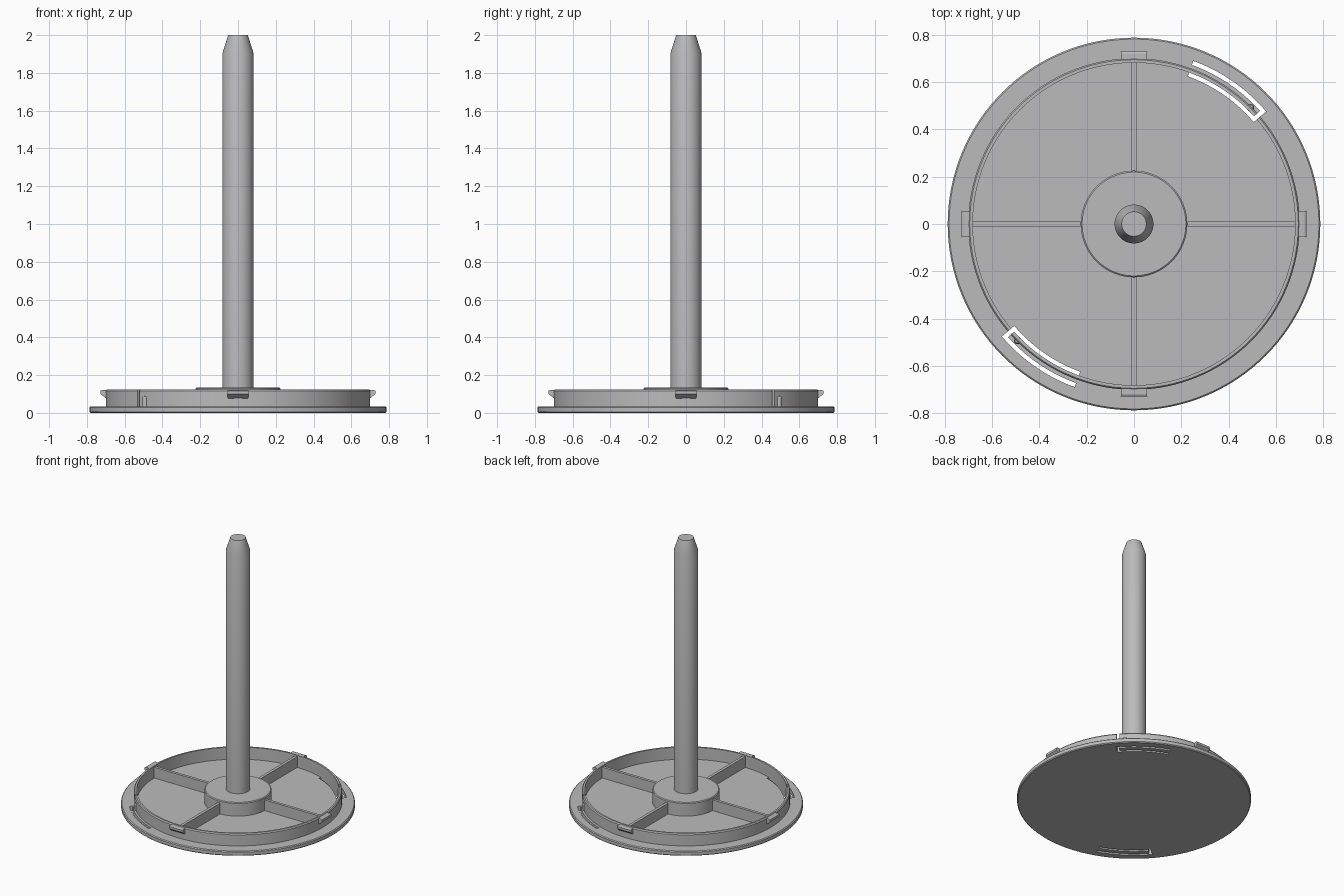
import bpy, bmesh
from math import sin, cos, pi, radians

if "Cube" in bpy.data.objects:
    bpy.data.objects.remove(bpy.data.objects["Cube"])

GREY = (0.5, 0.5, 0.5, 1)
grey = bpy.data.materials.new("plain grey plastic")
grey.diffuse_color = GREY
grey.use_nodes = True
grey.node_tree.nodes["Principled BSDF"].inputs["Base Color"].default_value = GREY


def finish(name, bm):
    bmesh.ops.recalc_face_normals(bm, faces=bm.faces)
    mesh = bpy.data.meshes.new(name)
    bm.to_mesh(mesh)
    bm.free()
    mesh.materials.append(grey)
    ob = bpy.data.objects.new(name, mesh)
    bpy.context.collection.objects.link(ob)
    return ob


def shade(ob):
    bpy.ops.object.select_all(action="DESELECT")
    ob.select_set(True)
    bpy.context.view_layer.objects.active = ob
    bpy.ops.object.shade_smooth_by_angle(angle=radians(25))


def lathe(name, profile, steps=128, closed=False):
    """Spin an (r, z) profile about z; r = 0 ends close into a solid."""
    bm = bmesh.new()
    verts = [bm.verts.new((r, 0, z)) for r, z in profile]
    pairs = list(zip(verts, verts[1:])) + ([(verts[-1], verts[0])] if closed else [])
    edges = [bm.edges.new(p) for p in pairs]
    bmesh.ops.spin(bm, geom=verts + edges, cent=(0, 0, 0), axis=(0, 0, 1),
                   angle=2 * pi, steps=steps, use_duplicate=False)
    bmesh.ops.remove_doubles(bm, verts=bm.verts, dist=1e-5)
    return finish(name, bm)


def prism(name, outline, bottom, top):
    """Extrude a flat (x, y) outline from bottom to top."""
    bm = bmesh.new()
    face = bm.faces.new([bm.verts.new((x, y, bottom)) for x, y in outline])
    new = bmesh.ops.extrude_face_region(bm, geom=[face])["geom"]
    bmesh.ops.translate(bm, vec=(0, 0, top - bottom),
                        verts=[v for v in new if isinstance(v, bmesh.types.BMVert)])
    return finish(name, bm)


def arc(r, a, b, n=20):
    angles = [radians(a + (b - a) * i / n) for i in range(n + 1)]
    return [(r * cos(t), r * sin(t)) for t in angles]


PLATE_TOP = 0.035

# Round plate and upright rim
plate = lathe("base_plate", [(0, 0), (0.781, 0), (0.787, 0.006), (0.787, 0.029),
                             (0.781, PLATE_TOP), (0, PLATE_TOP)])
rim = lathe("rim", [(0.681, 0.03), (0.7, 0.03), (0.7, 0.117), (0.694, 0.125),
                    (0.681, 0.125)], closed=True)

# U-shaped slots that free two spring tongues
slot = (arc(0.733, 40.4, 70) + arc(0.715, 70, 41.9)
        + arc(0.681, 41.9, 70) + arc(0.664, 70, 40.4))
for side, turn in (("back", 0), ("front", pi)):
    cutter = prism(side + "_slot_cutter", slot, -0.1, 0.3)
    cutter.rotation_euler.z = turn
    cutter.hide_render = True
    cutter.hide_set(True)
    for ob in (plate, rim):
        cut = ob.modifiers.new(side + " slot", "BOOLEAN")
        cut.object = cutter
        cut.operation = "DIFFERENCE"
        cut.solver = "EXACT"

# Hub and pointed post
hub = lathe("hub", [(0, 0.03), (0.225, 0.03), (0.225, 0.129), (0.219, 0.134), (0, 0.134)])
post = lathe("post", [(0, 0.12), (0.082, 0.12), (0.082, 1.905), (0.052, 2), (0, 2)], 64)

for ob in (plate, rim, hub, post):
    shade(ob)

# Four ribs and four snap clips
for i, side in enumerate(("left", "back", "right", "front")):
    rib = prism(side + "_rib", [(0.215, -0.0105), (0.69, -0.0105),
                                (0.69, 0.0105), (0.215, 0.0105)], 0.03, 0.115)
    bm = bmesh.new()
    section = [(0.69, 0.122), (0.72, 0.122), (0.728, 0.117), (0.728, 0.1), (0.69, 0.07)]
    rows = [[bm.verts.new((r, s * 0.077 * r, z)) for r, z in section] for s in (-1, 1)]
    bm.faces.new(rows[0])
    bm.faces.new(rows[1])
    for k in range(len(section)):
        bm.faces.new((rows[0][k - 1], rows[0][k], rows[1][k], rows[1][k - 1]))
    clip = finish(side + "_clip", bm)
    rib.rotation_euler.z = clip.rotation_euler.z = i * pi / 2

# Small round-topped detents on the tongues
for side, s in (("back", 1), ("front", -1)):
    detent = lathe(side + "_detent", [(0, 0.03), (0.016, 0.03), (0.016, 0.078),
                                      (0.011, 0.086), (0, 0.09)], 20)
    detent.location = (s * 0.492, s * 0.492, 0)
    shade(detent)
